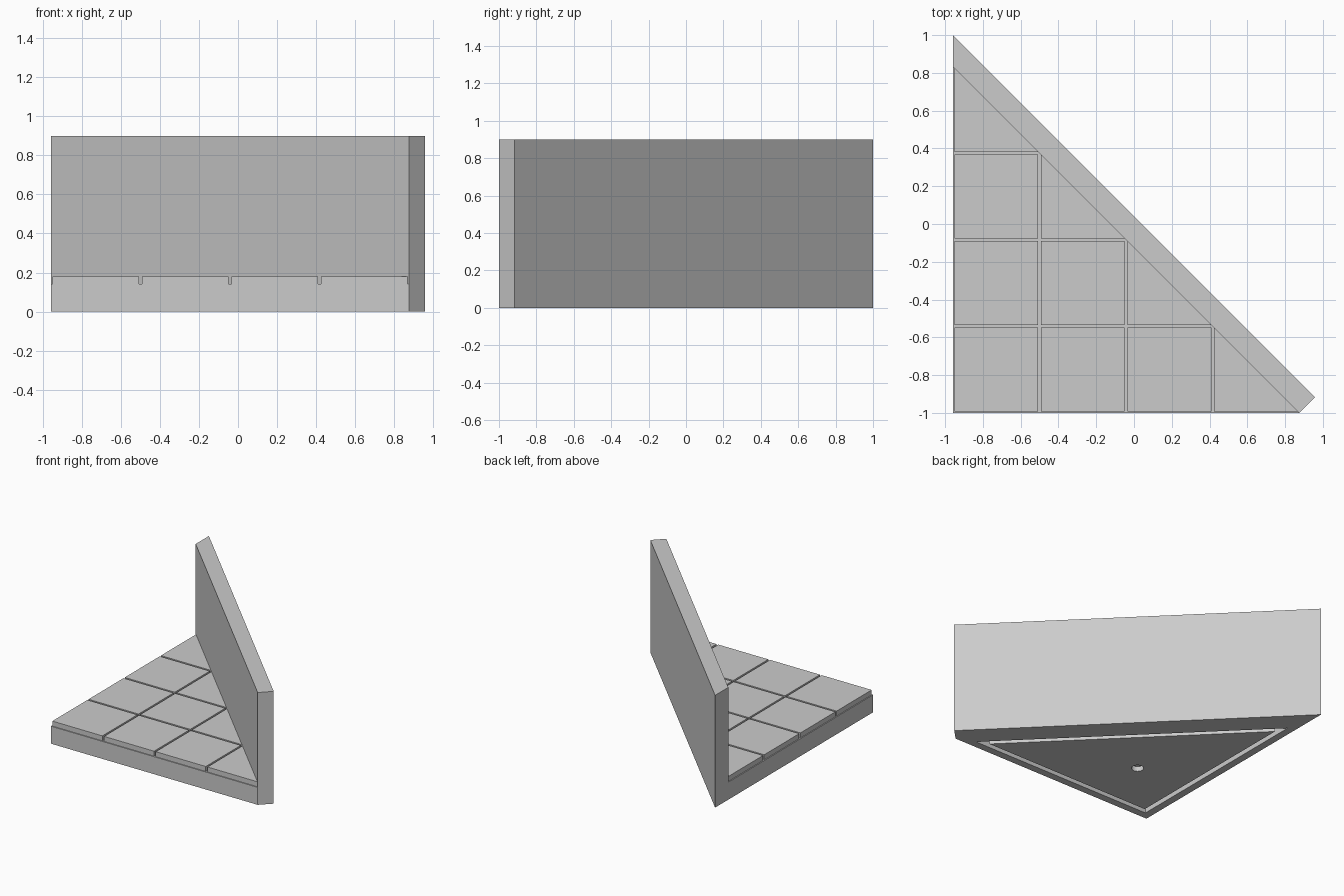
import bpy
import bmesh
from mathutils import Vector

cube = bpy.data.objects.get("Cube")
if cube:
    bpy.data.objects.remove(cube, do_unlink=True)

# Main dimensions
LEG = 1.833                 # straight sides of the triangular floor
T = (2 - LEG) / 2           # wall end offset along x and y
X0, Y0 = -(LEG + T) / 2, -1.0
SLAB, FLOOR, WALL = 0.14, 0.18, 0.9
PITCH, GAP = LEG / 4, 0.0075

stone = bpy.data.materials.new("grey stone")
stone.use_nodes = True
GREY = (0.6, 0.6, 0.6, 1)
stone.diffuse_color = GREY
stone.node_tree.nodes["Principled BSDF"].inputs["Base Color"].default_value = GREY


def add_prism(bm, outline, low, high):
    """Upright prism over an outline measured from the square corner."""
    verts = [bm.verts.new((X0 + u, Y0 + v, low)) for u, v in outline]
    face = bm.faces.new(verts)
    top = bmesh.ops.extrude_face_region(bm, geom=[face], use_keep_orig=True)["geom"]
    moved = [g for g in top if isinstance(g, bmesh.types.BMVert)]
    bmesh.ops.translate(bm, verts=moved, vec=(0, 0, high - low))
    bmesh.ops.recalc_face_normals(bm, faces=bm.faces[:])
    return face


def finish(bm, name):
    mesh = bpy.data.meshes.new(name)
    bm.to_mesh(mesh)
    bm.free()
    mesh.materials.append(stone)
    obj = bpy.data.objects.new(name, mesh)
    bpy.context.collection.objects.link(obj)
    return obj


# Floor slab with a triangular channel in its underside
bm = bmesh.new()
bottom = add_prism(bm, [(0, 0), (LEG, 0), (0, LEG)], 0, SLAB)
bmesh.ops.inset_region(bm, faces=[bottom], thickness=0.06, use_even_offset=True)
ring = bmesh.ops.inset_region(bm, faces=[bottom], thickness=0.04, use_even_offset=True)["faces"]
raised = bmesh.ops.extrude_face_region(bm, geom=ring)["geom"]
bmesh.ops.translate(bm, verts=[g for g in raised if isinstance(g, bmesh.types.BMVert)],
                    vec=(0, 0, 0.06))
bmesh.ops.delete(bm, geom=[f for f in ring if f.is_valid], context='FACES')
bmesh.ops.recalc_face_normals(bm, faces=bm.faces[:])
slab = finish(bm, "floor_slab")

# Round socket in the underside
bpy.ops.mesh.primitive_cylinder_add(vertices=32, radius=0.045, depth=0.08,
                                    location=(X0 + 0.527, Y0 + 0.527, 0))
cutter = bpy.context.object
cutter.name = "socket_cutter"
cutter.hide_render = True
cut = slab.modifiers.new("socket", 'BOOLEAN')
cut.operation = 'DIFFERENCE'
cut.solver = 'EXACT'
cut.object = cutter
bpy.context.view_layer.objects.active = slab
bpy.ops.object.modifier_apply(modifier=cut.name)
bpy.data.objects.remove(cutter, do_unlink=True)

# Floor tiles: squares, with half tiles along the wall
bm = bmesh.new()
for i in range(4):
    for j in range(4 - i):
        a, b = i * PITCH + GAP, j * PITCH + GAP
        if i + j == 3:
            outline = [(a, b), (LEG - b, b), (a, LEG - a)]
        else:
            c, d = a + PITCH - 2 * GAP, b + PITCH - 2 * GAP
            outline = [(a, b), (c, b), (c, d), (a, d)]
        add_prism(bm, outline, SLAB, FLOOR)
finish(bm, "floor_tiles")

# Diagonal wall, squared off at one end and trimmed flush at the other
bm = bmesh.new()
add_prism(bm, [(LEG, 0), (LEG + T, T), (0, LEG + 2 * T), (0, LEG)], 0, WALL)
finish(bm, "diagonal_wall")
